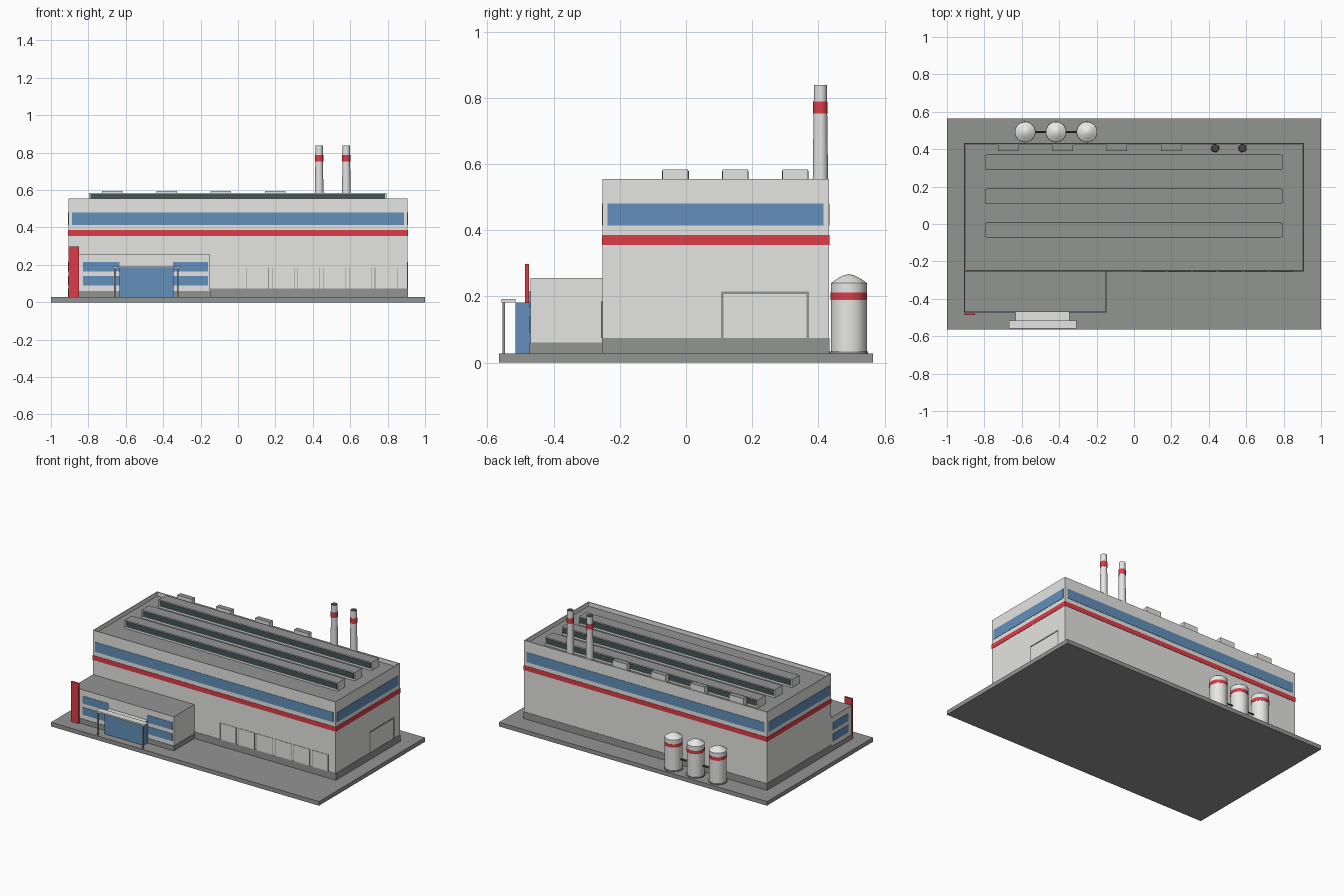
import bpy, math
from mathutils import Vector

if "Cube" in bpy.data.objects:
    bpy.data.objects.remove(bpy.data.objects["Cube"])


def material(name, r, g, b):
    m = bpy.data.materials.new(name)
    m.use_nodes = True
    m.diffuse_color = (r, g, b, 1)
    bsdf = m.node_tree.nodes["Principled BSDF"]
    bsdf.inputs["Base Color"].default_value = (r, g, b, 1)
    bsdf.inputs["Roughness"].default_value = 0.7
    return m


WALL = material("light wall", 0.78, 0.78, 0.765)
GREY = material("concrete grey", 0.29, 0.297, 0.29)
BLUE = material("blue glass", 0.125, 0.28, 0.5)
RED = material("red trim", 0.74, 0.045, 0.063)
DARK = material("dark glass", 0.06, 0.09, 0.095)
WHITE = material("tank white", 0.87, 0.87, 0.86)
METAL = material("dark metal", 0.06, 0.065, 0.065)


def make(name, verts, faces, mat, top=None):
    me = bpy.data.meshes.new(name)
    me.from_pydata(verts, [], faces)
    me.materials.append(mat)
    if top:
        me.materials.append(top)
        for p in me.polygons:
            p.material_index = int(p.normal.z > 0.9)
    ob = bpy.data.objects.new(name, me)
    bpy.context.collection.objects.link(ob)
    return ob


def box(name, x, y, z, mat, top=None):
    """Box from (min, max) pairs, optionally with another colour on top."""
    verts = [(a, b, c) for a in x for b in y for c in z]
    faces = [(0, 1, 3, 2), (4, 6, 7, 5), (0, 4, 5, 1),
             (2, 3, 7, 6), (0, 2, 6, 4), (1, 5, 7, 3)]
    return make(name, verts, faces, mat, top)


def grow(pair, d):
    return (pair[0] - d, pair[1] + d)


def lathe(name, x, y, profile, mat, sides=32, top=None):
    """Turned part from (radius, height) points, closed at both ends."""
    verts = [(x + r * math.cos(math.tau * i / sides), y + r * math.sin(math.tau * i / sides), z)
             for r, z in profile for i in range(sides)]
    faces = [(k * sides + i, k * sides + (i + 1) % sides,
              (k + 1) * sides + (i + 1) % sides, (k + 1) * sides + i)
             for k in range(len(profile) - 1) for i in range(sides)]
    faces.append(tuple(reversed(range(sides))))
    faces.append(tuple(range((len(profile) - 1) * sides, len(profile) * sides)))
    ob = make(name, verts, faces, mat, top)
    bpy.ops.object.select_all(action="DESELECT")
    ob.select_set(True)
    bpy.context.view_layer.objects.active = ob
    bpy.ops.object.shade_smooth_by_angle(angle=math.radians(30))
    return ob


# Ground slab
G = 0.028
box("ground_slab", (-1, 1), (-0.565, 0.565), (0, G), GREY)

# Main hall with plinth, trim and parapet
HX, HY, TOP, ROOF = (-0.906, 0.906), (-0.2525, 0.4315), 0.555, 0.528
box("main_hall", HX, HY, (G, ROOF), WALL, GREY)
box("main_plinth", grow(HX, 0.002), grow(HY, 0.002), (G, 0.074), GREY)
box("red_stripe", grow(HX, 0.002), grow(HY, 0.002), (0.355, 0.386), RED)
W = 0.006
for name, x, y in (("front", HX, (HY[0], HY[0] + W)), ("back", HX, (HY[1] - W, HY[1])),
                   ("right", (HX[0], HX[0] + W), (HY[0] + W, HY[1] - W)),
                   ("left", (HX[1] - W, HX[1]), (HY[0] + W, HY[1] - W))):
    box("parapet_" + name, x, y, (ROOF, TOP), WALL)

# Window bands on all four sides
T, BAND = 0.002, (0.414, 0.48)
for name, y in (("front", (HY[0] - T, HY[0])), ("back", (HY[1], HY[1] + T))):
    box("window_band_" + name, grow(HX, -0.018), y, BAND, BLUE)
for name, x in (("right", (HX[0] - T, HX[0])), ("left", (HX[1], HX[1] + T))):
    box("window_band_" + name, x, grow(HY, -0.016), BAND, BLUE)

# Long roof skylights with glass strips on both long sides
for n, y in enumerate((-0.032, 0.149, 0.33)):
    ys = (y - 0.0385, y + 0.0385)
    box(f"skylight_{n}", (-0.796, 0.794), ys, (ROOF, 0.583), WALL, GREY)
    for side, yy in (("front", (ys[0] - T, ys[0])), ("back", (ys[1], ys[1] + T))):
        box(f"skylight_glass_{side}_{n}", (-0.789, 0.787), yy, (0.54, 0.578), DARK)

# Roof vents
for n in range(4):
    x = -0.726 + 0.29 * n
    box(f"roof_vent_{n}", (x, x + 0.109), (0.389, 0.4245), (ROOF, 0.594), WALL, GREY)

# Chimneys with a red band
for n, x in enumerate((0.434, 0.579)):
    lathe(f"chimney_{n}", x, 0.406, [(0.0235, ROOF), (0.0195, 0.838)], WALL, 24, METAL)
    lathe(f"chimney_band_{n}", x, 0.406, [(0.0222, 0.753), (0.0218, 0.788)], RED, 24)

# Loading doors along the front, each with slim jambs
for n in range(6):
    x, z = 0.045 + 0.1375 * n, (0.074, 0.185)
    box(f"loading_door_{n}", (x, x + 0.118), (HY[0] - 0.003, HY[0]), z, WALL)
    for side, edge in (("right", x), ("left", x + 0.118)):
        box(f"door_jamb_{side}_{n}", (edge - 0.0015, edge + 0.0015),
            (HY[0] - 0.004, HY[0]), z, GREY)

# Framed gate on the side wall
GX, GY, GZ, F = (HX[1], HX[1] + 0.0025), (0.105, 0.372), (0.074, 0.215), 0.008
box("gate_frame_front", GX, (GY[0], GY[0] + F), GZ, GREY)
box("gate_frame_back", GX, (GY[1] - F, GY[1]), GZ, GREY)
box("gate_frame_top", GX, (GY[0] + F, GY[1] - F), (GZ[1] - F, GZ[1]), GREY)

# Office annex with plinth and windows
AX, AY = (-0.906, -0.149), (-0.47, HY[0])
box("annex", AX, AY, (G, 0.256), WALL, GREY)
box("annex_plinth", grow(AX, 0.002), (AY[0] - 0.003, AY[1]), (G, 0.06), GREY)
for row, z in (("lower", (0.089, 0.14)), ("upper", (0.165, 0.216))):
    for n, x in enumerate(((-0.829, -0.633), (-0.348, -0.161))):
        box(f"annex_window_{row}_{n}", x, (AY[0] - T, AY[0]), z, BLUE)
    box(f"annex_side_window_{row}", (AX[0] - T, AX[0]), (-0.435, -0.275), z, BLUE)

# Glazed entrance with canopy on posts
box("entrance", (-0.634, -0.344), (-0.515, AY[0]), (G, 0.182), BLUE, WALL)
box("canopy", (-0.668, -0.308), (-0.558, -0.515), (0.182, 0.192), WALL)
for n, x in enumerate((-0.658, -0.322)):
    box(f"canopy_post_{n}", (x - 0.005, x + 0.005), (-0.555, -0.547), (G, 0.182), GREY)

# Red sign pylon
box("pylon", (-0.907, -0.849), (-0.486, -0.474), (G, 0.298), RED)

# Storage tanks with domed tops, red bands and link pipes
tank_x = (-0.582, -0.417, -0.252)
tank = [(0.0545, G), (0.0545, 0.24), (0.043, 0.248), (0.029, 0.257), (0.015, 0.264), (0.001, 0.267)]
for n, x in enumerate(tank_x):
    lathe(f"tank_{n}", x, 0.492, tank, WHITE)
    lathe(f"tank_band_{n}", x, 0.492, [(0.0555, 0.189), (0.0555, 0.211)], RED)
    lathe(f"tank_base_{n}", x, 0.492, [(0.0585, G), (0.0585, 0.034)], GREY)
for n, (a, b) in enumerate(zip(tank_x, tank_x[1:])):
    pipe = lathe(f"tank_pipe_{n}", 0, 0, [(0.005, 0), (0.005, b - a)], METAL, 12)
    pipe.rotation_euler.y = math.pi / 2
    pipe.location = Vector((a, 0.492, 0.1))
